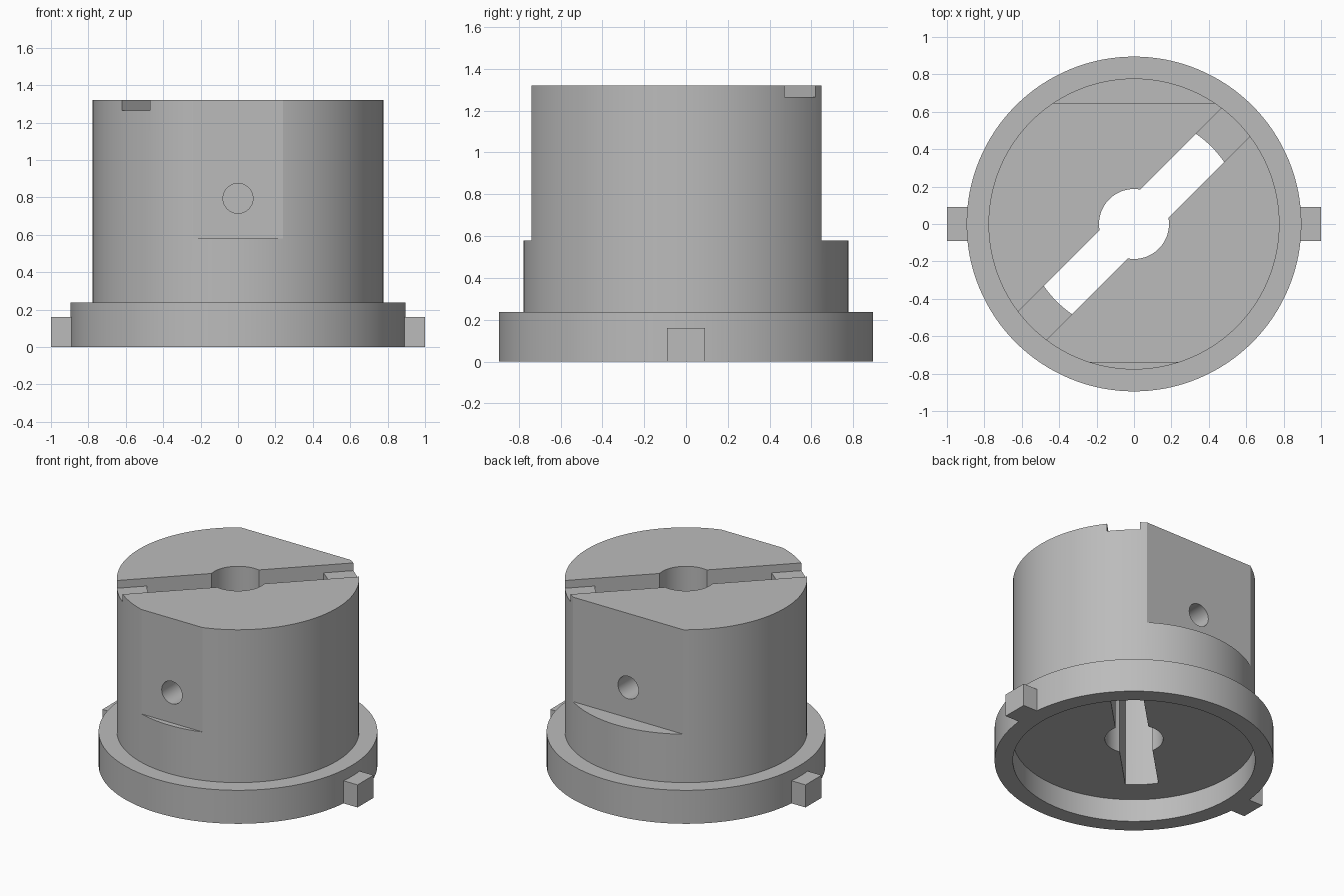
import bpy, bmesh, math
from mathutils import Matrix, Vector

old = bpy.data.objects.get("Cube")
if old:
    bpy.data.objects.remove(old, do_unlink=True)

metal = bpy.data.materials.new("plain grey")
metal.use_nodes = True
grey = (0.5, 0.5, 0.5, 1)
metal.diffuse_color = grey
metal.node_tree.nodes["Principled BSDF"].inputs["Base Color"].default_value = grey

BODY_R, FLANGE_R, BORE_R = 0.778, 0.895, 0.187
RECESS_Z, FLANGE_Z, LEDGE_Z, TOP_Z = 0.16, 0.237, 0.58, 1.32
SLOT_HALF, SLOT_R = 0.106, 0.585


def finish(name, bm):
    bmesh.ops.recalc_face_normals(bm, faces=bm.faces)
    mesh = bpy.data.meshes.new(name)
    bm.to_mesh(mesh)
    bm.free()
    mesh.materials.append(metal)
    obj = bpy.data.objects.new(name, mesh)
    bpy.context.collection.objects.link(obj)
    return obj


def box(name, low, high, turn=0):
    low, high = Vector(low), Vector(high)
    bm = bmesh.new()
    bmesh.ops.create_cube(bm, size=1)
    bmesh.ops.scale(bm, vec=high - low, verts=bm.verts)
    bmesh.ops.translate(bm, vec=(low + high) / 2, verts=bm.verts)
    bmesh.ops.rotate(bm, matrix=Matrix.Rotation(turn, 3, "Z"), verts=bm.verts)
    return finish(name, bm)


def cross_hole(name, y_start, y_end):
    bm = bmesh.new()
    place = Matrix.Translation((0, (y_start + y_end) / 2, 0.795)) @ Matrix.Rotation(math.pi / 2, 4, "X")
    bmesh.ops.create_cone(bm, cap_ends=True, segments=48, radius1=0.08, radius2=0.08,
                          depth=abs(y_end - y_start), matrix=place)
    return finish(name, bm)


def through_slot(name):
    # Diagonal slot with rounded ends
    reach = math.asin(SLOT_HALF / SLOT_R)
    bm = bmesh.new()
    verts = []
    for end in (math.pi / 4, math.pi * 5 / 4):
        for i in range(13):
            a = end - reach + 2 * reach * i / 12
            verts.append(bm.verts.new((SLOT_R * math.cos(a), SLOT_R * math.sin(a), -0.1)))
    face = bm.faces.new(verts)
    grown = bmesh.ops.extrude_face_region(bm, geom=[face])["geom"]
    bmesh.ops.translate(bm, vec=(0, 0, 1.6), verts=[v for v in grown if isinstance(v, bmesh.types.BMVert)])
    return finish(name, bm)


def cut(target, cutter):
    mod = target.modifiers.new("cut", "BOOLEAN")
    mod.operation = "DIFFERENCE"
    mod.solver = "EXACT"
    mod.object = cutter
    bpy.context.view_layer.objects.active = target
    bpy.ops.object.modifier_apply(modifier=mod.name)
    bpy.data.objects.remove(cutter, do_unlink=True)


# Turned body: flange, bottom recess and central bore
profile = [(BORE_R, RECESS_Z), (BODY_R, RECESS_Z), (BODY_R, 0), (FLANGE_R, 0),
           (FLANGE_R, FLANGE_Z), (BODY_R, FLANGE_Z), (BODY_R, TOP_Z), (BORE_R, TOP_Z)]
bm = bmesh.new()
ring = [bm.verts.new((r, 0, z)) for r, z in profile]
edges = [bm.edges.new((ring[i], ring[(i + 1) % len(ring)])) for i in range(len(ring))]
bmesh.ops.spin(bm, geom=ring + edges, cent=(0, 0, 0), axis=(0, 0, 1),
               angle=math.tau, steps=128, use_merge=True)
bmesh.ops.remove_doubles(bm, verts=bm.verts, dist=0.0001)
body = finish("flanged_body", bm)

# Front and back flats, each with a blind cross hole
cut(body, box("front_flat_cutter", (-1, -1.2, LEDGE_Z), (1, -0.74, 1.5)))
cut(body, box("back_flat_cutter", (-1, 0.647, LEDGE_Z), (1, 1.2, 1.5)))
cut(body, cross_hole("front_hole_cutter", -0.9, -0.4))
cut(body, cross_hole("back_hole_cutter", 0.8, 0.3))

# Diagonal slot and the shallow groove across the top
cut(body, through_slot("slot_cutter"))
cut(body, box("groove_cutter", (-1, -SLOT_HALF, 1.265), (1, SLOT_HALF, 1.5), math.pi / 4))

# Locating lugs on the flange
parts = [body]
for name, side in (("left_lug", 1), ("right_lug", -1)):
    xs = sorted((side * 0.885, side))
    parts.append(box(name, (xs[0], -0.09, 0), (xs[1], 0.09, 0.16)))

# Smooth round walls with sharp edges
bpy.ops.object.select_all(action="DESELECT")
for obj in parts:
    obj.select_set(True)
bpy.context.view_layer.objects.active = body
bpy.ops.object.shade_smooth_by_angle(angle=math.radians(14))
